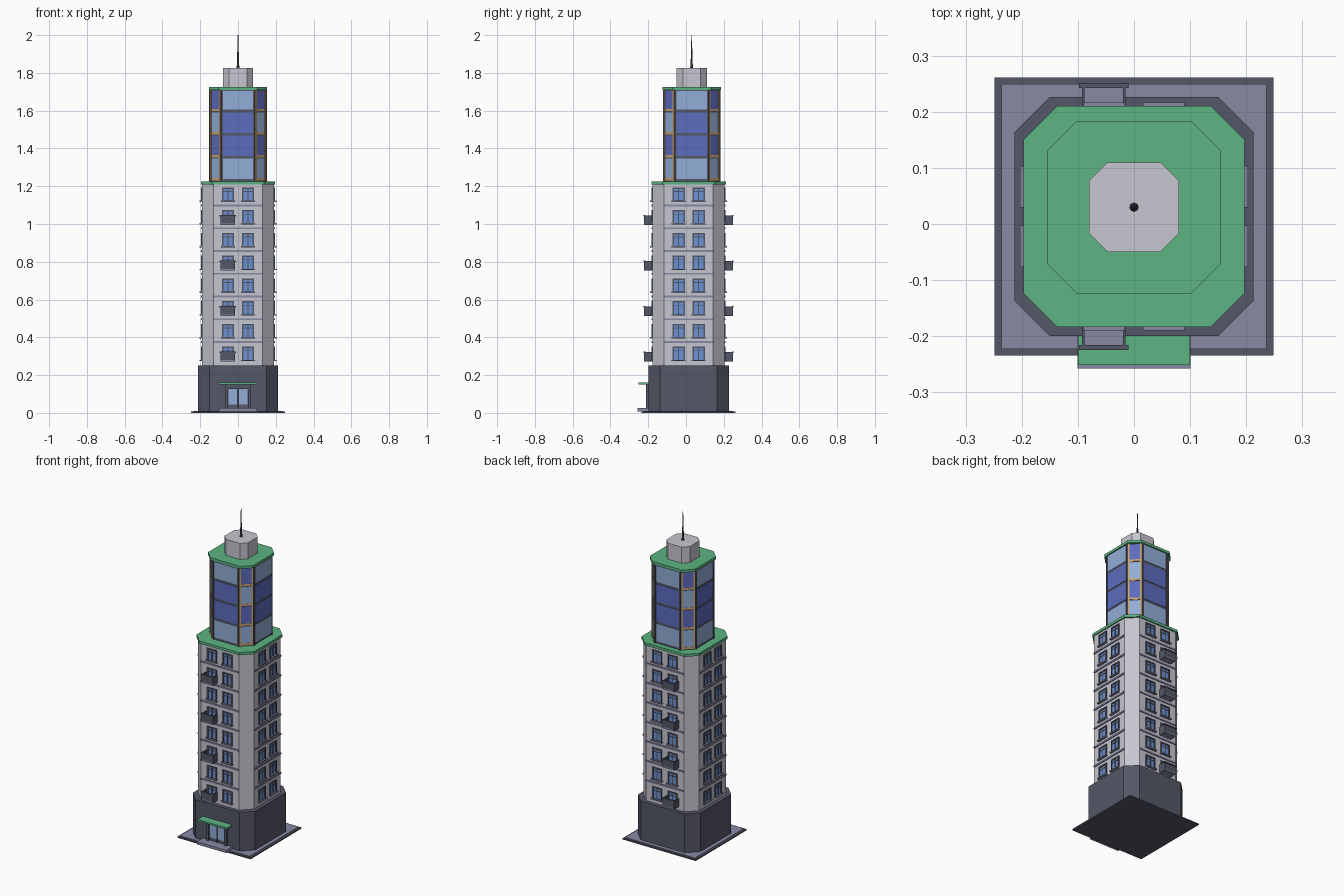
import bpy, bmesh
from math import radians, sqrt
from mathutils import Matrix, Vector

cube = bpy.data.objects.get("Cube")
if cube:
    bpy.data.objects.remove(cube, do_unlink=True)


def material(name, r, g, b):
    m = bpy.data.materials.new(name)
    m.use_nodes = True
    lin = [(c / 255 / 12.92) if c < 11 else ((c / 255 + 0.055) / 1.055) ** 2.4 for c in (r, g, b)]
    m.diffuse_color = (*lin, 1)
    m.node_tree.nodes["Principled BSDF"].inputs["Base Color"].default_value = (*lin, 1)
    return m


WALL = material("pale grey wall", 198, 198, 208)
DARK = material("slate grey", 84, 87, 103)
TRIM = material("lavender grey trim", 136, 138, 165)
GREEN = material("green roof", 93, 180, 130)
PANE = material("window blue", 108, 146, 212)
LIGHT = material("light blue glass", 146, 174, 216)
DEEP = material("deep blue glass", 92, 108, 190)
TAN = material("tan frame", 200, 162, 112)

CY = 0.0135   # centre of the lower tower
TY = 0.03     # centre of the upper tower


def finish(name, bm, mat):
    bmesh.ops.recalc_face_normals(bm, faces=bm.faces)
    me = bpy.data.meshes.new(name)
    bm.to_mesh(me)
    bm.free()
    me.materials.append(mat)
    ob = bpy.data.objects.new(name, me)
    bpy.context.collection.objects.link(ob)
    return ob


def octagon(name, mat, half, cut, z0, z1, cy):
    """Upright prism: a square with cut corners."""
    bm = bmesh.new()
    f = half - cut
    pts = [(f, -half), (half, -f), (half, f), (f, half),
           (-f, half), (-half, f), (-half, -f), (-f, -half)]
    face = bm.faces.new([bm.verts.new((x, y + cy, z0)) for x, y in pts])
    up = bmesh.ops.extrude_face_region(bm, geom=[face])["geom"]
    bmesh.ops.translate(bm, verts=[v for v in up if isinstance(v, bmesh.types.BMVert)],
                        vec=(0, 0, z1 - z0))
    return finish(name, bm, mat)


def boxes(name, mat, items, angles=(0,), cy=CY):
    """Boxes (u0, u1, d0, d1, z0, z1): u along a wall, d outward; repeated per wall angle."""
    bm = bmesh.new()
    for a in angles:
        turn = Matrix.Translation((0, cy, 0)) @ Matrix.Rotation(radians(a), 4, 'Z')
        for u0, u1, d0, d1, z0, z1 in items:
            mid = Vector((u0 + u1, -d0 - d1, z0 + z1)) / 2
            size = Matrix.Diagonal((u1 - u0, d1 - d0, z1 - z0, 1))
            bmesh.ops.create_cube(bm, size=1, matrix=turn @ Matrix.Translation(mid) @ size)
    return finish(name, bm, mat)


SIDES = (0, 90, 180, 270)
CORNERS = (45, 135, 225, 315)

# Ground slab with paved inset
boxes("ground_slab", DARK, [(-0.249, 0.249, -0.248, 0.248, 0, 0.008)])
boxes("paving", TRIM, [(-0.236, 0.236, -0.236, 0.236, 0.006, 0.011)])

# Main masses
octagon("podium", DARK, 0.213, 0.063, 0.008, 0.25, CY)
octagon("shaft", WALL, 0.19, 0.06, 0.25, 1.21, CY)
octagon("lower_roof", GREEN, 0.197, 0.06, 1.21, 1.226, CY)
octagon("glass_tower_core", DARK, 0.148, 0.06, 1.226, 1.71, TY)
octagon("upper_roof", GREEN, 0.154, 0.052, 1.71, 1.726, TY)
octagon("roof_cap", WALL, 0.08, 0.033, 1.726, 1.825, TY)

# Antenna
bm = bmesh.new()
for r0, r1, z0, z1 in [(0.008, 0.006, 1.825, 1.845), (0.0055, 0.004, 1.845, 1.91),
                       (0.0035, 0.0015, 1.91, 2.0)]:
    bmesh.ops.create_cone(bm, cap_ends=True, segments=8, radius1=r0, radius2=r1, depth=z1 - z0,
                          matrix=Matrix.Translation((0, TY, (z0 + z1) / 2)))
finish("antenna", bm, DARK)

# Windows on eight floors of all four walls
FLOOR = 0.1205
rows = [0.315 + FLOOR * i for i in range(8)]
W = 0.19
frames, panes, sills, bands = [], [], [], []
for i, z in enumerate(rows):
    for c in (-0.053, 0.053):
        for s in (-1, 1):
            m = c + s * 0.029
            frames.append((m - 0.004, m + 0.004, W - 0.01, W + 0.006, z - 0.035, z + 0.035))
            p = c + s * 0.0135
            panes.append((p - 0.012, p + 0.012, W - 0.01, W + 0.002, z - 0.034, z + 0.03))
        frames.append((c - 0.003, c + 0.003, W - 0.01, W + 0.005, z - 0.034, z + 0.03))
        frames.append((c - 0.033, c + 0.033, W - 0.01, W + 0.006, z + 0.028, z + 0.036))
        frames.append((c - 0.026, c + 0.026, W - 0.01, W + 0.004, z + 0.012, z + 0.016))
        sills.append((c - 0.037, c + 0.037, W - 0.01, W + 0.013, z - 0.041, z - 0.034))
    if i < 7:
        b = z + FLOOR / 2
        bands.append((-0.13, 0.13, W - 0.01, W + 0.005, b - 0.005, b + 0.005))
boxes("window_frames", DARK, frames, SIDES)
boxes("window_panes", PANE, panes, SIDES)
boxes("window_sills", TRIM, sills, SIDES)
boxes("floor_bands", TRIM, bands, SIDES)

# Balconies on every other floor, front and back
for name, angle, c in (("front", 0, -0.054), ("back", 180, 0.054)):
    floors, panels, rails = [], [], []
    for z in rows[::2]:
        out = W + 0.045
        floors.append((c - 0.038, c + 0.038, W - 0.01, out, z - 0.044, z - 0.036))
        panels.append((c - 0.038, c + 0.038, out - 0.005, out, z - 0.036, z + 0.004))
        for s in (-1, 1):
            m = c + s * 0.0365
            panels.append((m - 0.0025, m + 0.0025, W - 0.01, out, z - 0.044, z + 0.008))
        rails.append((c - 0.044, c + 0.044, out - 0.006, out + 0.003, z + 0.003, z + 0.01))
    boxes(name + "_balcony_floors", TRIM, floors, (angle,))
    boxes(name + "_balcony_panels", DARK, panels, (angle,))
    boxes(name + "_balcony_rails", DARK, rails, (angle,))

# Glass tower: four storeys of panels, wide on the sides and narrow on the corners
levels = [1.232, 1.354, 1.476, 1.598, 1.712]
H = 0.148
D = (2 * H - 0.06) / sqrt(2)
wide = {LIGHT: [], DEEP: []}
narrow = {LIGHT: [], DEEP: []}
spandrels = []
for i in range(4):
    z0, z1 = levels[i] + 0.007, levels[i + 1] - 0.007
    wide[LIGHT if i in (0, 3) else DEEP].append((-0.08, 0.08, H - 0.01, H + 0.002, z0, z1))
    narrow[DEEP if i % 2 else LIGHT].append((-0.03, 0.03, D - 0.01, D + 0.002, z0 + 0.004, z1))
    spandrels.append((-0.03, 0.03, D - 0.01, D + 0.003, z0 - 0.008, z0 + 0.004))
for mat, word in ((LIGHT, "light"), (DEEP, "deep")):
    boxes("side_glass_" + word, mat, wide[mat], SIDES, TY)
    boxes("corner_glass_" + word, mat, narrow[mat], CORNERS, TY)
boxes("corner_spandrels", TAN, spandrels, CORNERS, TY)
boxes("corner_mullions", TAN,
      [(s * 0.034 - 0.004, s * 0.034 + 0.004, D - 0.01, D + 0.005, 1.226, 1.71) for s in (-1, 1)],
      CORNERS, TY)
boxes("side_posts", DARK,
      [(s * 0.084 - 0.004, s * 0.084 + 0.004, H - 0.01, H + 0.005, 1.226, 1.71) for s in (-1, 1)],
      SIDES, TY)

# Entrance
P = 0.213
boxes("door_frame", DARK,
      [(s * 0.061 - 0.009, s * 0.061 + 0.009, P - 0.01, P + 0.012, 0.02, 0.15) for s in (-1, 1)]
      + [(-0.07, 0.07, P - 0.01, P + 0.012, 0.127, 0.15),
         (-0.003, 0.003, P - 0.01, P + 0.008, 0.02, 0.13)])
boxes("door_glass", LIGHT,
      [(s * 0.0275 - 0.0235, s * 0.0275 + 0.0235, P - 0.01, P + 0.004, 0.045, 0.127)
       for s in (-1, 1)])
boxes("door_step", TRIM, [(-0.101, 0.101, P - 0.01, 0.271, 0.008, 0.025)])
boxes("canopy", GREEN, [(-0.1, 0.1, P - 0.01, 0.265, 0.15, 0.16)])
